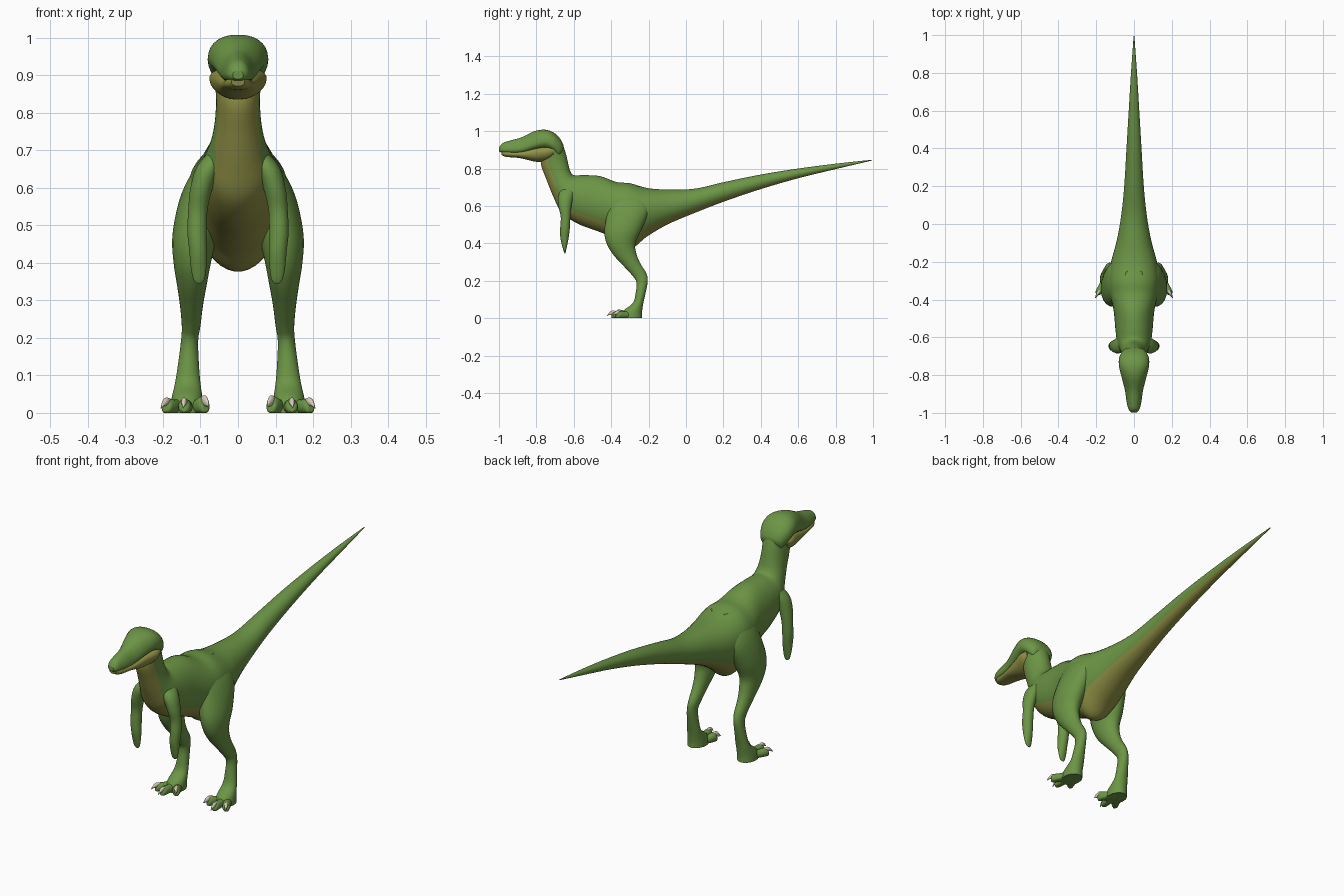
import bpy, bmesh, math
from mathutils import Vector, Matrix


def material(name, rgb):
    m = bpy.data.materials.new(name)
    m.diffuse_color = (*rgb, 1)
    return m


GREEN = material("green skin", (0.15, 0.30, 0.06))
TAN = material("olive tan belly", (0.28, 0.285, 0.06))
CLAW = material("pale claw", (0.68, 0.60, 0.49))


def smooth_path(rows, steps):
    """Catmull-Rom interpolation of the station rows."""
    out = []
    for i in range(len(rows) - 1):
        a, b = rows[max(i - 1, 0)], rows[i]
        c, d = rows[i + 1], rows[min(i + 2, len(rows) - 1)]
        for k in range(steps):
            t = k / steps
            out.append([0.5 * (2 * q + (r - p) * t + (2 * p - 5 * q + 4 * r - s) * t * t
                               + (3 * q - p - 3 * r + s) * t ** 3)
                        for p, q, r, s in zip(a, b, c, d)])
    out.append(list(rows[-1]))
    return out


def loft(name, rows, mats, sides=28, steps=5, power=1.0, rule=None, mirror=False, matrix=None):
    """Rows: y, z of one edge, y, z of the opposite edge, half width, x centre, pinch."""
    rows = [tuple(r) + (0,) * (7 - len(r)) for r in rows]
    bm = bmesh.new()
    rings = []
    for ya, za, yb, zb, w, xc, pinch in smooth_path(rows, steps):
        ring = []
        for k in range(sides):
            t = 2 * math.pi * (k + 0.5) / sides
            c, s = math.cos(t), math.sin(t)
            c = math.copysign(abs(c) ** power, c)
            s = math.copysign(abs(s) ** power, s)
            p = Vector((xc + max(w, 0.0005) * s * (1 - pinch * c),
                        (ya + yb) / 2 + c * (ya - yb) / 2,
                        (za + zb) / 2 + c * (za - zb) / 2))
            if matrix:
                p = matrix @ p
            p.z = max(p.z, 0)
            ring.append(bm.verts.new(p))
        rings.append(ring)
    for i in range(len(rings) - 1):
        for k in range(sides):
            j = (k + 1) % sides
            f = bm.faces.new((rings[i][k], rings[i][j], rings[i + 1][j], rings[i + 1][k]))
            f.smooth = True
            if rule:
                f.material_index = rule(f.calc_center_median(), math.cos(2 * math.pi * (k + 1) / sides))
    bm.faces.new(rings[0])
    bm.faces.new(rings[-1])
    bmesh.ops.recalc_face_normals(bm, faces=bm.faces)
    mesh = bpy.data.meshes.new(name)
    bm.to_mesh(mesh)
    bm.free()
    for m in mats:
        mesh.materials.append(m)
    ob = bpy.data.objects.new(name, mesh)
    bpy.context.collection.objects.link(ob)
    if mirror:
        ob.modifiers.new("mirror", 'MIRROR')
    return ob


# Tail, torso and neck: back edge, belly edge, half width; belly side is tan
def belly(p, c):
    if p.y > -0.2:
        limit = 0.62
    elif p.z < 0.6:
        limit = 0.55
    else:
        limit = 0.6 if p.z < 0.7 else 0.42
    return 1 if -c > limit else 0


loft("body", [
    (0.995, 0.847, 0.995, 0.843, 0.002),
    (0.80, 0.826, 0.80, 0.797, 0.016),
    (0.60, 0.800, 0.60, 0.748, 0.028),
    (0.40, 0.768, 0.40, 0.690, 0.040),
    (0.20, 0.727, 0.20, 0.622, 0.052),
    (0.05, 0.693, 0.04, 0.560, 0.068),
    (-0.08, 0.688, -0.10, 0.500, 0.092),
    (-0.20, 0.695, -0.21, 0.435, 0.122, 0, -0.1),
    (-0.30, 0.722, -0.29, 0.376, 0.133, 0, -0.2),
    (-0.37, 0.728, -0.37, 0.420, 0.127, 0, -0.1),
    (-0.46, 0.760, -0.46, 0.460, 0.108),
    (-0.55, 0.765, -0.58, 0.505, 0.098),
    (-0.60, 0.765, -0.665, 0.565, 0.088),
    (-0.618, 0.785, -0.71, 0.650, 0.072),
    (-0.628, 0.82, -0.748, 0.745, 0.061),
    (-0.641, 0.875, -0.775, 0.820, 0.059),
    (-0.660, 0.930, -0.77, 0.880, 0.064),
    (-0.690, 0.970, -0.76, 0.920, 0.060),
], [GREEN, TAN], sides=36, rule=belly)

# Skull with snout
loft("upper_head", [
    (-0.999, 0.912, -0.999, 0.890, 0.014, 0, 0.1),
    (-0.980, 0.936, -0.982, 0.884, 0.028, 0, 0.2),
    (-0.940, 0.950, -0.940, 0.880, 0.037, 0, 0.3),
    (-0.880, 0.967, -0.880, 0.880, 0.045, 0, 0.3),
    (-0.810, 1.000, -0.810, 0.897, 0.064, 0, 0.2),
    (-0.755, 1.008, -0.755, 0.904, 0.078, 0, 0.1),
    (-0.710, 0.994, -0.715, 0.890, 0.079, 0, 0.08),
    (-0.675, 0.962, -0.690, 0.865, 0.067),
    (-0.655, 0.925, -0.680, 0.860, 0.052),
    (-0.655, 0.900, -0.680, 0.860, 0.030),
], [GREEN], power=0.85)

# Lower jaw
loft("lower_jaw", [
    (-0.990, 0.897, -0.985, 0.871, 0.018),
    (-0.960, 0.895, -0.960, 0.862, 0.033),
    (-0.890, 0.893, -0.890, 0.856, 0.045, 0, -0.05),
    (-0.800, 0.915, -0.800, 0.836, 0.062, 0, -0.15),
    (-0.745, 0.922, -0.735, 0.842, 0.075, 0, -0.15),
    (-0.705, 0.915, -0.705, 0.865, 0.068, 0, -0.1),
], [TAN], power=0.85)

# Hind legs: front edge, rear edge, half width, x centre
loft("hind_leg", [
    (-0.37, 0.715, -0.25, 0.705, 0.015, 0.035),
    (-0.405, 0.65, -0.215, 0.65, 0.045, 0.070),
    (-0.42, 0.57, -0.195, 0.58, 0.058, 0.096),
    (-0.437, 0.47, -0.235, 0.48, 0.060, 0.115),
    (-0.425, 0.40, -0.27, 0.40, 0.050, 0.122),
    (-0.39, 0.34, -0.265, 0.345, 0.040, 0.123),
    (-0.335, 0.28, -0.245, 0.295, 0.031, 0.124),
    (-0.285, 0.225, -0.212, 0.24, 0.025, 0.125),
    (-0.265, 0.19, -0.205, 0.195, 0.023, 0.129),
    (-0.27, 0.13, -0.217, 0.13, 0.028, 0.132),
    (-0.285, 0.08, -0.228, 0.08, 0.034, 0.134),
    (-0.335, 0.040, -0.235, 0.03, 0.042, 0.136),
    (-0.350, 0.0, -0.235, 0.0, 0.044, 0.137),
], [GREEN], mirror=True)

# Three splayed toes with claws on each foot
for name, angle, length, lift in (("inner", -27, 0.125, 0.006),
                                  ("middle", 4, 0.150, 0.0),
                                  ("outer", 30, 0.138, 0.0)):
    place = Matrix.Translation((0.135, -0.27, 0)) @ Matrix.Rotation(math.radians(angle), 4, 'Z')
    n = length
    loft(name + "_toe", [
        (0.0, 0.045, 0.0, -0.004, 0.022),
        (-0.45 * n, 0.036, -0.45 * n, -0.004, 0.019),
        (-0.68 * n, 0.038 + lift, -0.68 * n, -0.004, 0.018),
        (-0.80 * n, 0.032 + lift, -0.82 * n, -0.002, 0.015),
        (-0.85 * n, 0.020, -0.86 * n, 0.002, 0.007),
    ], [GREEN], sides=16, steps=3, mirror=True, matrix=place)
    loft(name + "_claw", [
        (-0.68 * n, 0.038 + lift, -0.74 * n, 0.014, 0.008),
        (-0.82 * n, 0.041 + lift, -0.84 * n, 0.018, 0.008),
        (-0.93 * n, 0.031 + lift, -0.93 * n, 0.017, 0.005),
        (-1.02 * n, 0.014 + lift, -1.02 * n, 0.012 + lift, 0.001),
    ], [CLAW], sides=12, steps=3, mirror=True, matrix=place)

# Hanging arms, shoulders sunk into the chest
loft("arm", [
    (-0.645, 0.715, -0.585, 0.715, 0.012, 0.045),
    (-0.682, 0.660, -0.600, 0.660, 0.032, 0.076),
    (-0.682, 0.60, -0.612, 0.60, 0.030, 0.097),
    (-0.670, 0.54, -0.618, 0.54, 0.026, 0.107),
    (-0.673, 0.48, -0.621, 0.48, 0.026, 0.109),
    (-0.672, 0.43, -0.627, 0.43, 0.024, 0.106),
    (-0.662, 0.385, -0.635, 0.39, 0.021, 0.105),
    (-0.653, 0.355, -0.642, 0.358, 0.015, 0.104),
    (-0.648, 0.345, -0.645, 0.345, 0.006, 0.104),
], [GREEN], sides=20, mirror=True)
